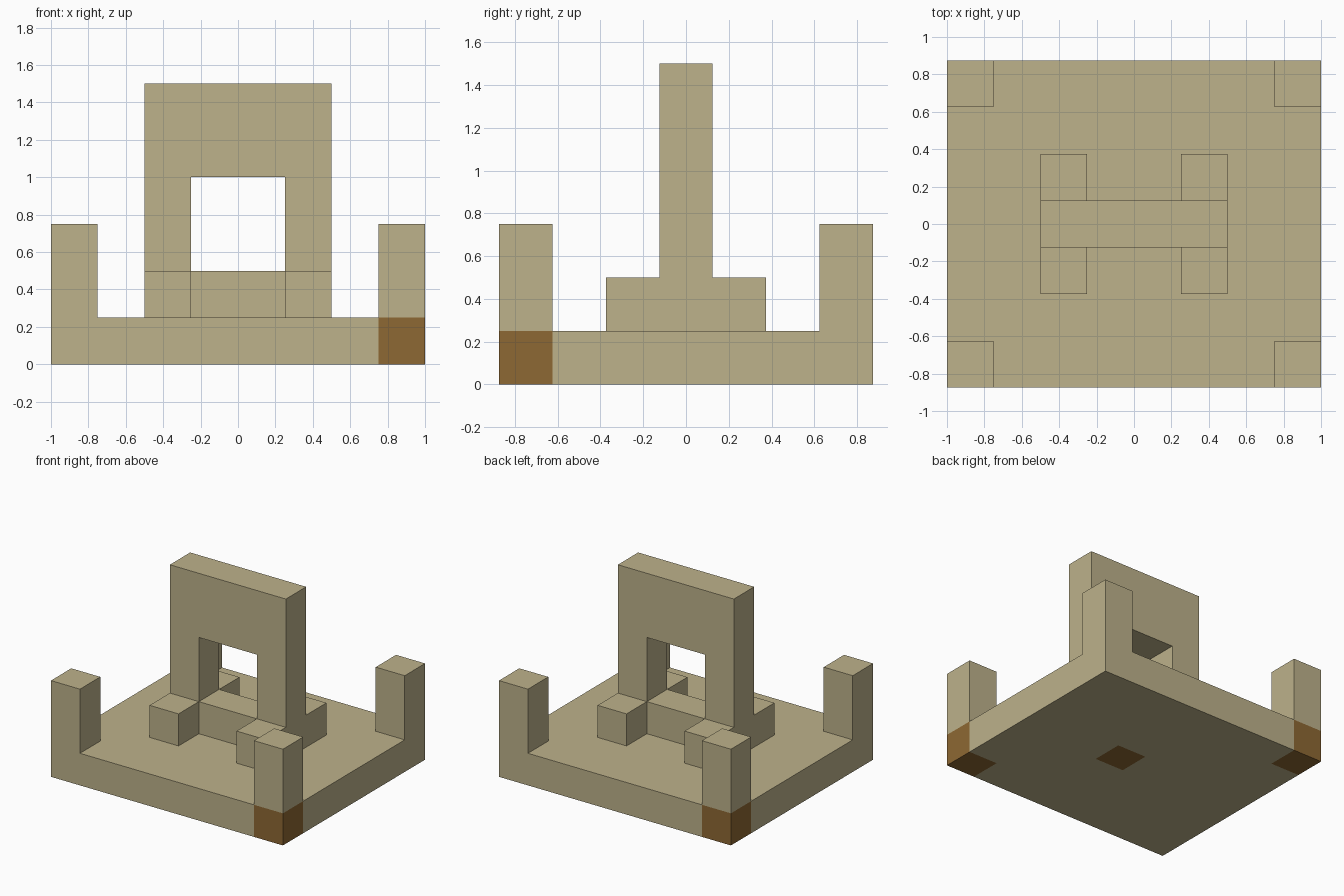
import bpy
import bmesh
from mathutils import Vector

cube = bpy.data.objects.get("Cube")
if cube:
    bpy.data.objects.remove(cube, do_unlink=True)

U = 0.25                          # block unit
HX, HY = 4 * U, 3.5 * U           # half width and half depth of the base


def material(name, rgb):
    m = bpy.data.materials.new(name)
    m.use_nodes = True
    m.diffuse_color = (*rgb, 1)
    bsdf = next(n for n in m.node_tree.nodes if n.type == 'BSDF_PRINCIPLED')
    bsdf.inputs["Base Color"].default_value = (*rgb, 1)
    bsdf.inputs["Roughness"].default_value = 0.9
    return m


sand = material("sand", (0.509, 0.445, 0.258))
brown = material("brown", (0.270, 0.138, 0.033))


def finish(name, bm, *mats):
    bmesh.ops.recalc_face_normals(bm, faces=bm.faces)
    mesh = bpy.data.meshes.new(name)
    bm.to_mesh(mesh)
    bm.free()
    for m in mats:
        mesh.materials.append(m)
    obj = bpy.data.objects.new(name, mesh)
    bpy.context.collection.objects.link(obj)
    return obj


def box_mesh(low, high):
    low, high = Vector(low), Vector(high)
    bm = bmesh.new()
    bmesh.ops.create_cube(bm, size=1)
    bmesh.ops.scale(bm, vec=high - low, verts=bm.verts)
    bmesh.ops.translate(bm, vec=(low + high) / 2, verts=bm.verts)
    return bm


# Base slab, cut along the edges of the brown blocks
bm = box_mesh((-HX, -HY, 0), (HX, HY, U))
cuts = [((x, 0, 0), (1, 0, 0)) for x in (U - HX, 0, U, HX - U)]
cuts += [((0, y, 0), (0, 1, 0)) for y in (U - HY, -U / 2, U / 2, HY - U)]
for point, normal in cuts:
    bmesh.ops.bisect_plane(bm, geom=bm.verts[:] + bm.edges[:] + bm.faces[:],
                           plane_co=point, plane_no=normal)

# Brown: two opposite corners and one block underneath
for f in bm.faces:
    c = f.calc_center_median()
    corner = abs(c.x) > HX - U and abs(c.y) > HY - U and c.x * c.y < 0
    middle = 0 < c.x < U and abs(c.y) < U / 2
    if c.z < U - 0.01 and (corner or middle):
        f.material_index = 1
finish("base", bm, sand, brown)

# Corner posts and arch feet, mirrored to all four quadrants
for sx, side in ((-1, "right"), (1, "left")):
    for sy, end in ((-1, "front"), (1, "back")):
        for part, cx, cy, top in (("corner_post", HX - U / 2, HY - U / 2, 3 * U),
                                  ("arch_foot", 1.5 * U, U, 2 * U)):
            x, y = sx * cx, sy * cy
            finish(f"{part}_{end}_{side}",
                   box_mesh((x - U / 2, y - U / 2, U), (x + U / 2, y + U / 2, top)),
                   sand)

# Arch: a square ring with a sill, extruded front to back
bm = bmesh.new()


def loop(half, bottom, top):
    return [bm.verts.new((x, -U / 2, z)) for x, z in
            ((-half, bottom), (half, bottom), (half, top), (-half, top))]


outer, inner = loop(2 * U, U, 6 * U), loop(U, 2 * U, 4 * U)
ring = [bm.faces.new((outer[i], outer[(i + 1) % 4], inner[(i + 1) % 4], inner[i]))
        for i in range(4)]
grown = bmesh.ops.extrude_face_region(bm, geom=ring, use_keep_orig=True)
bmesh.ops.translate(bm, vec=(0, U, 0),
                    verts=[g for g in grown["geom"] if isinstance(g, bmesh.types.BMVert)])
finish("arch", bm, sand)
